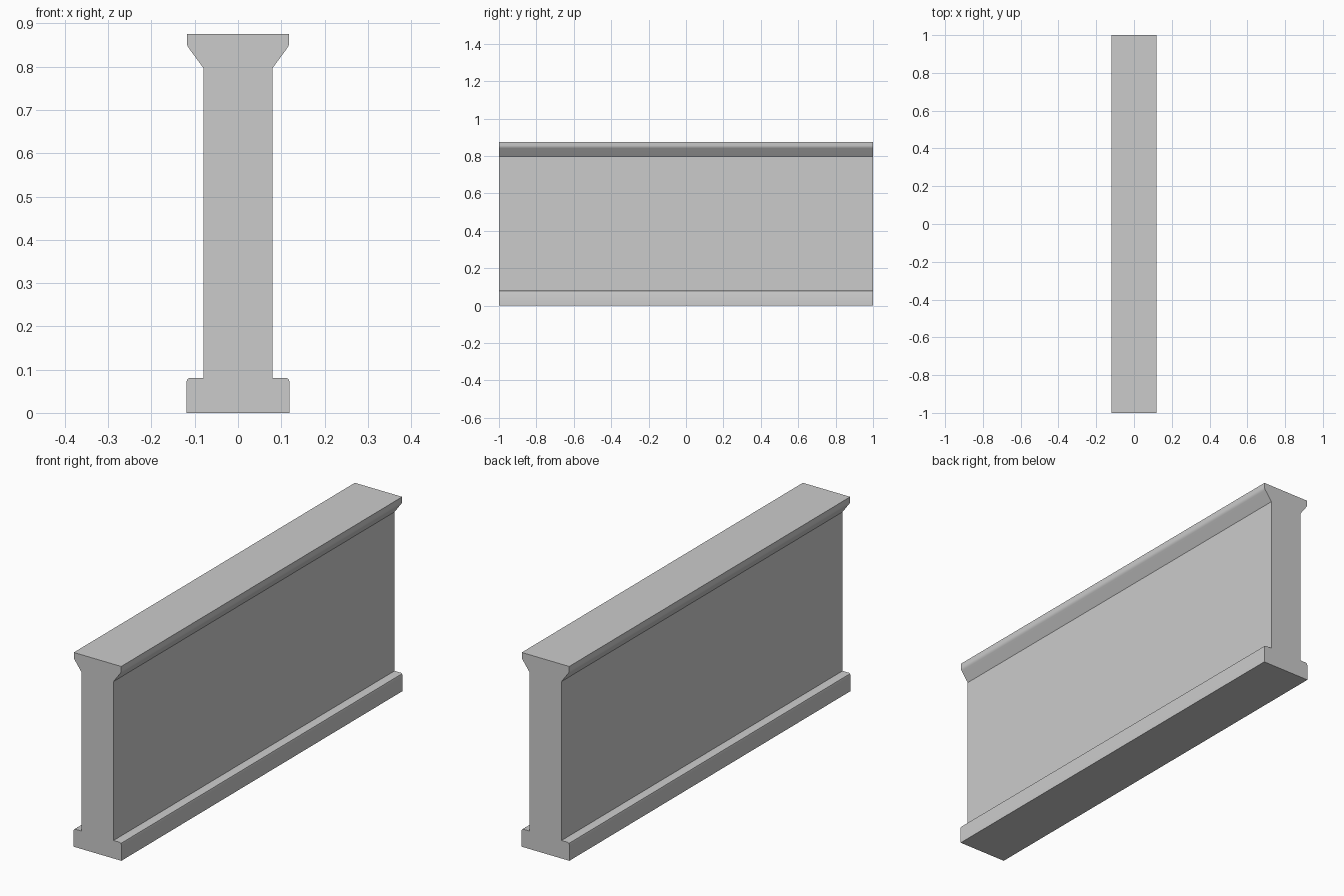
import bpy, bmesh

if "Cube" in bpy.data.objects:
    bpy.data.objects.remove(bpy.data.objects["Cube"])

# Right half of the wall's cross-section (x, z), from the foot up to the coping
half = [(0.119, 0.0), (0.119, 0.072), (0.117, 0.078), (0.111, 0.081),   # plinth
        (0.080, 0.081), (0.080, 0.797),                                # wall body
        (0.113, 0.842), (0.117, 0.848), (0.118, 0.856), (0.118, 0.875)]  # flared coping
profile = half + [(-x, z) for x, z in reversed(half)]


def extrude_profile(name, points, y0, y1):
    """Closed prism running along y."""
    bm = bmesh.new()
    face = bm.faces.new([bm.verts.new((x, y0, z)) for x, z in points])
    ext = bmesh.ops.extrude_face_region(bm, geom=[face], use_keep_orig=True)
    verts = [g for g in ext["geom"] if isinstance(g, bmesh.types.BMVert)]
    bmesh.ops.translate(bm, verts=verts, vec=(0, y1 - y0, 0))
    bmesh.ops.recalc_face_normals(bm, faces=bm.faces)
    mesh = bpy.data.meshes.new(name)
    bm.to_mesh(mesh)
    bm.free()
    obj = bpy.data.objects.new(name, mesh)
    bpy.context.collection.objects.link(obj)
    return obj


# Straight parapet wall with plinth and coping
wall = extrude_profile("parapet_wall", profile, -1.0, 1.0)
bpy.context.view_layer.objects.active = wall
wall.select_set(True)
bpy.ops.object.shade_smooth_by_angle(angle=0.61)
